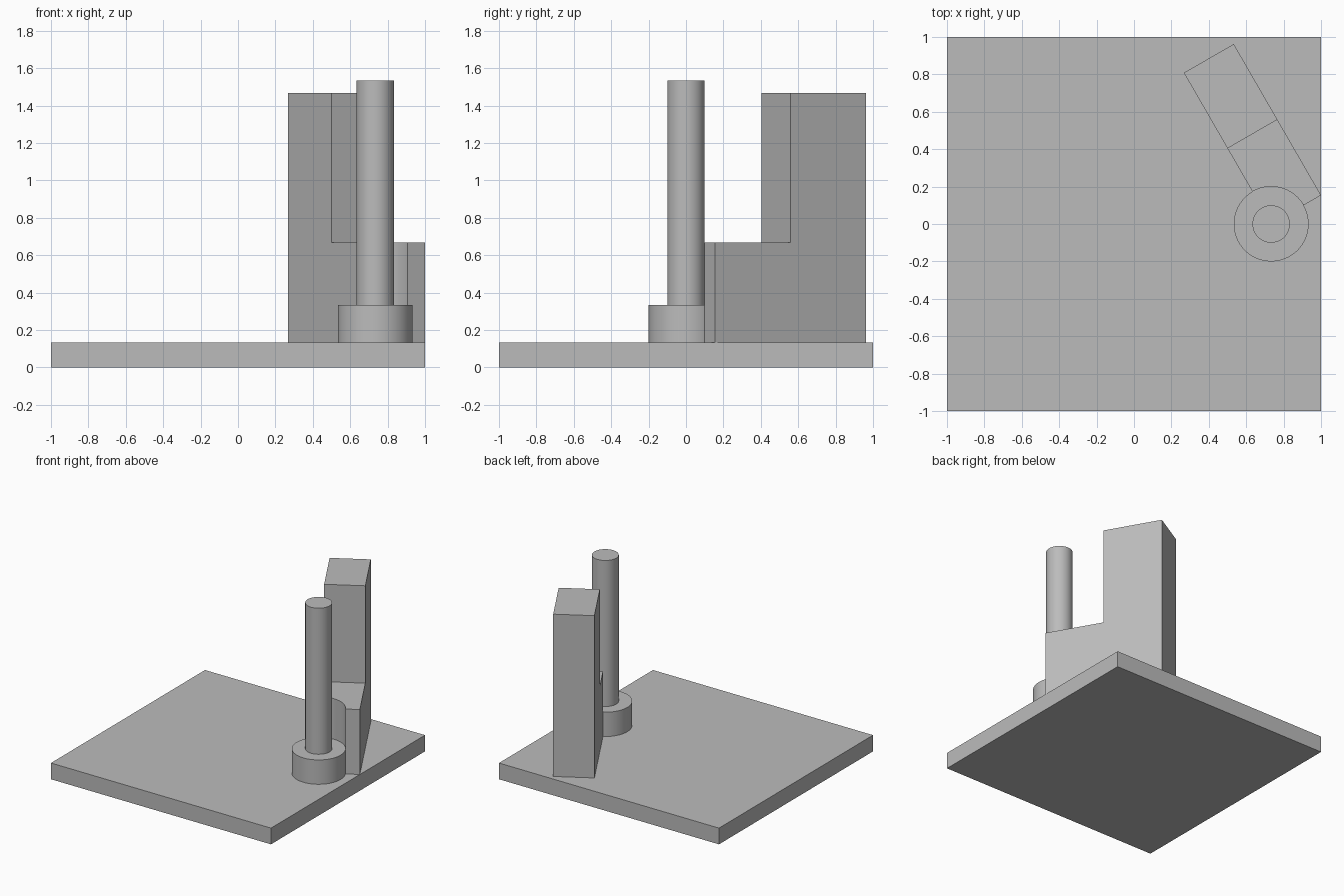
import bpy, bmesh, math
from mathutils import Matrix

default = bpy.data.objects.get("Cube")
if default:
    bpy.data.objects.remove(default, do_unlink=True)

U = 1 / 15            # design unit
BASE_TOP = 2 * U
PIN_X = 11 * U

grey = bpy.data.materials.new("plain grey")
grey.use_nodes = True
colour = (0.5, 0.5, 0.5, 1)
grey.diffuse_color = colour
grey.node_tree.nodes["Principled BSDF"].inputs["Base Color"].default_value = colour


def make_object(name, bm):
    bmesh.ops.recalc_face_normals(bm, faces=bm.faces)
    mesh = bpy.data.meshes.new(name)
    bm.to_mesh(mesh)
    bm.free()
    mesh.materials.append(grey)
    obj = bpy.data.objects.new(name, mesh)
    bpy.context.collection.objects.link(obj)
    return obj


def select_only(obj):
    bpy.ops.object.select_all(action='DESELECT')
    obj.select_set(True)
    bpy.context.view_layer.objects.active = obj


def smooth(obj):
    select_only(obj)
    bpy.ops.object.shade_smooth_by_angle(angle=math.radians(30))


def cylinder(name, radius, z0, z1):
    bm = bmesh.new()
    bmesh.ops.create_cone(bm, cap_ends=True, segments=96, radius1=radius,
                          radius2=radius, depth=z1 - z0,
                          matrix=Matrix.Translation((PIN_X, 0, (z0 + z1) / 2)))
    return make_object(name, bm)


# Square base plate
bm = bmesh.new()
bmesh.ops.create_cube(bm, size=1, matrix=Matrix.Translation((0, 0, BASE_TOP / 2))
                      @ Matrix.Diagonal((2, 2, BASE_TOP, 1)))
make_object("base_plate", bm)

# Collar and upright pin
smooth(cylinder("pin_collar", 3 * U, BASE_TOP, 5 * U))
smooth(cylinder("upright_pin", 1.5 * U, 5 * U, 23 * U))

# Stepped block: L profile extruded across its width, turned about the pin axis
width = 4 * U / math.cos(math.radians(30))
profile = [(0, 2), (14, 2), (14, 22), (7, 22), (7, 10), (0, 10)]
bm = bmesh.new()
face = bm.faces.new([bm.verts.new((0, y * U, z * U)) for y, z in profile])
side = bmesh.ops.extrude_face_region(bm, geom=[face])["geom"]
bmesh.ops.translate(bm, vec=(width, 0, 0),
                    verts=[v for v in side if isinstance(v, bmesh.types.BMVert)])
bm.transform(Matrix.Translation((PIN_X, 0, 0)) @ Matrix.Rotation(math.radians(30), 4, 'Z'))
block = make_object("stepped_block", bm)

# Round clearance cut around the pin
cutter = cylinder("clearance_cutter", 3 * U, 0, 24 * U)
cutter.hide_render = True
cut = block.modifiers.new("clearance", 'BOOLEAN')
cut.operation = 'DIFFERENCE'
cut.solver = 'EXACT'
cut.object = cutter
select_only(block)
bpy.ops.object.modifier_apply(modifier=cut.name)
bpy.data.objects.remove(cutter, do_unlink=True)
smooth(block)
